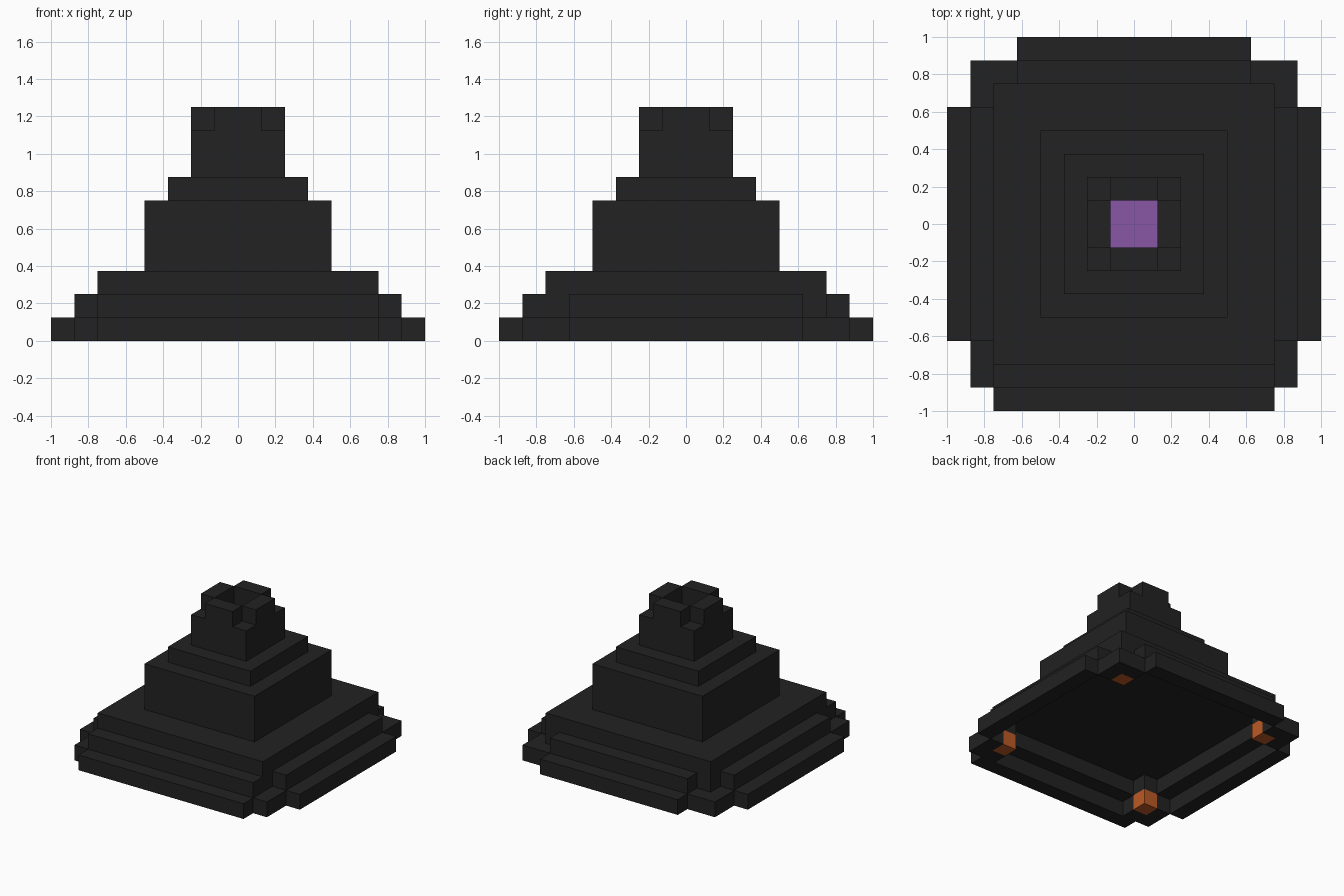
import bpy, bmesh
from math import radians
from mathutils import Vector
from itertools import product

UNIT = 0.125

old = bpy.data.objects.get("Cube")
if old:
    bpy.data.objects.remove(old, do_unlink=True)


def material(name, rgb):
    m = bpy.data.materials.new(name)
    m.use_nodes = True
    colour = (*rgb, 1)
    m.diffuse_color = colour
    m.node_tree.nodes["Principled BSDF"].inputs["Base Color"].default_value = colour
    return m


STONE = material("dark stone", (0.016, 0.016, 0.016))
PURPLE = material("purple pool", (0.25, 0.095, 0.38))
ORANGE = material("orange foot", (0.5, 0.1, 0.018))


def block(x, y, z):
    """Set of unit cells between the given (low, high) limits."""
    return set(product(range(*x), range(*y), range(*z)))


def slab(half, z):
    return block((-half, half), (-half, half), z)


def build(name, cells, mat):
    """Skin a set of cells with their outer faces and merge flat areas."""
    bm = bmesh.new()
    for cell in cells:
        for axis, side in product(range(3), (0, 1)):
            near = list(cell)
            near[axis] += 2 * side - 1
            if tuple(near) in cells:
                continue
            u, v = (axis + 1) % 3, (axis + 2) % 3
            corners = []
            for a, b in ((0, 0), (1, 0), (1, 1), (0, 1)):
                p = Vector(cell)
                p[axis] += side
                p[u] += a
                p[v] += b
                corners.append(bm.verts.new(p * UNIT))
            bm.faces.new(corners if side else corners[::-1])
    bmesh.ops.remove_doubles(bm, verts=bm.verts, dist=0.001)
    bmesh.ops.dissolve_limit(bm, angle_limit=radians(1), verts=bm.verts, edges=bm.edges)
    mesh = bpy.data.meshes.new(name)
    bm.to_mesh(mesh)
    bm.free()
    mesh.materials.append(mat)
    obj = bpy.data.objects.new(name, mesh)
    bpy.context.collection.objects.link(obj)
    return obj


# Lowest step: open ring of strips joined by corner pieces
low = block((-6, 6), (-8, -7), (0, 1)) | block((-5, 5), (7, 8), (0, 1))
for x in (-8, 7):
    low |= block((x, x + 1), (-5, 5), (0, 1))
feet = set()
for x, y in product((-7, 5), (-7, 5)):
    foot = (-6 if x < 0 else 5, -6 if y < 0 else 5, 0)
    low |= block((x, x + 2), (y, y + 2), (0, 1)) - {foot}
    feet.add(foot)

# Second step: ring above the first, hollow underneath
second = block((-6, 6), (-7, -6), (1, 2)) | block((-5, 5), (6, 7), (1, 2))
for x in (-7, 6):
    second |= block((x, x + 1), (-5, 5), (1, 2))
second |= {(x, y, 1) for x, y, _ in feet}

# Stepped body
body = slab(6, (2, 3)) | slab(4, (3, 6)) | slab(3, (6, 7))

# Tower with a shaft and four raised parapets
shaft = slab(1, (8, 10))
tower = slab(2, (7, 9)) - shaft
tower |= block((-1, 1), (-2, 2), (9, 10)) - shaft
tower |= block((-2, 2), (-1, 1), (9, 10)) - shaft

build("stepped_pyramid", low | second | body | tower, STONE)

# Orange feet inside the base corners
for i, foot in enumerate(sorted(feet)):
    build(f"corner_foot_{i + 1}", {foot}, ORANGE)

# Pool at the bottom of the shaft
pool = build("shaft_pool", slab(1, (0, 1)), PURPLE)
pool.scale.z = 0.06
pool.location.z = 8 * UNIT
